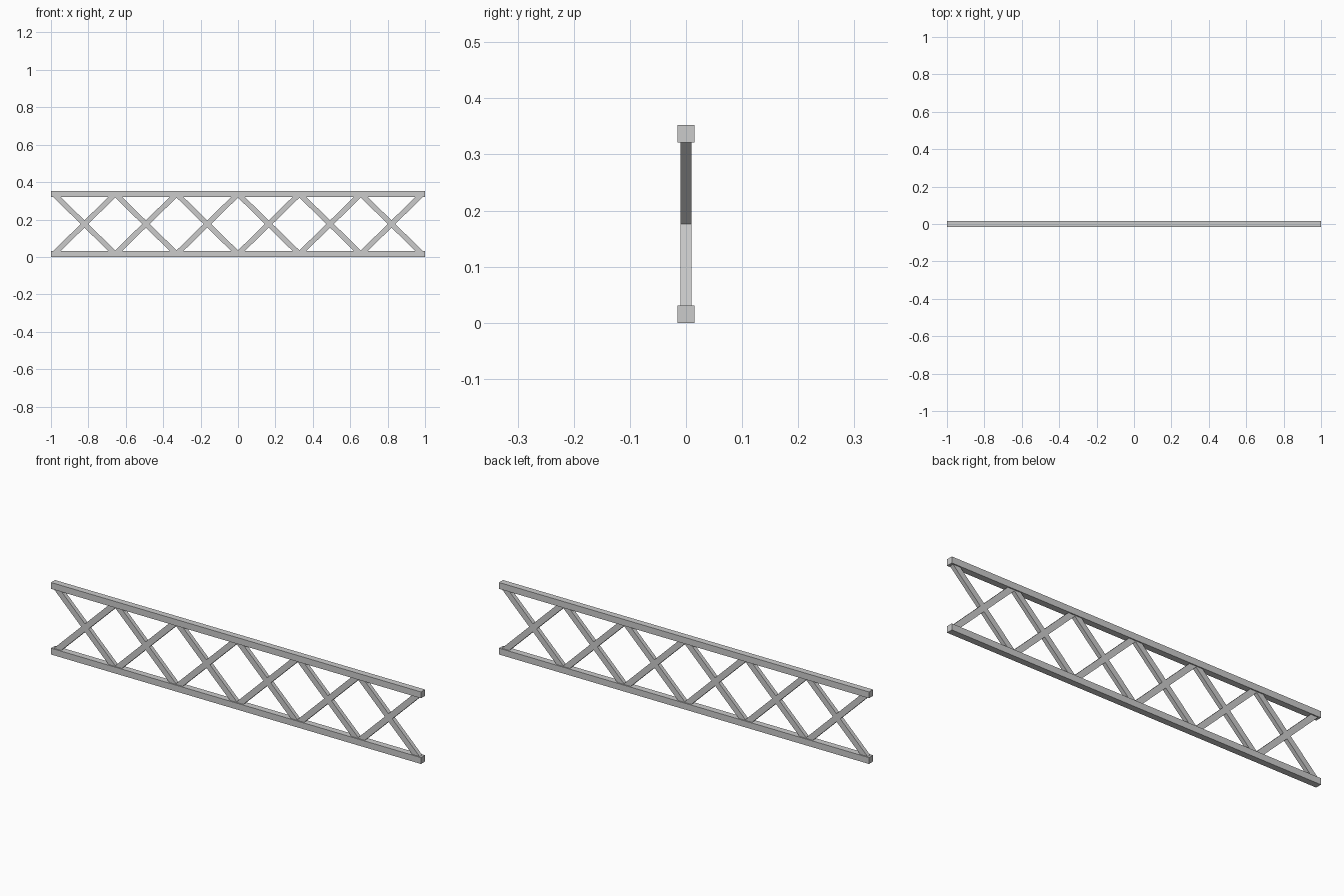
import bpy
from math import atan2, hypot

if "Cube" in bpy.data.objects:
    bpy.data.objects.remove(bpy.data.objects["Cube"])

H = 0.352      # overall height
C = 0.031      # chord thickness
W, D = 0.028, 0.02   # brace width and depth
N = 6          # panels


def bar(name, center, size, tilt=0.0):
    bpy.ops.mesh.primitive_cube_add(size=1, location=center, rotation=(0, tilt, 0))
    ob = bpy.context.object
    ob.name = name
    ob.scale = size
    return ob


# top and bottom chords
bar("bottom_chord", (0, 0, C / 2), (2, C, C))
bar("top_chord", (0, 0, H - C / 2), (2, C, C))

# crossed diagonal braces, ending inside the chords
step = 0.985 * 2 / N
rise = H - C
angle = atan2(rise, step)
length = hypot(rise, step) - 0.012
for i in range(N):
    x = (i - (N - 1) / 2) * step
    bar(f"rising_brace_{i + 1}", (x, 0, H / 2), (length, D, W), -angle)
    bar(f"falling_brace_{i + 1}", (x, 0, H / 2), (length, D, W), angle)
